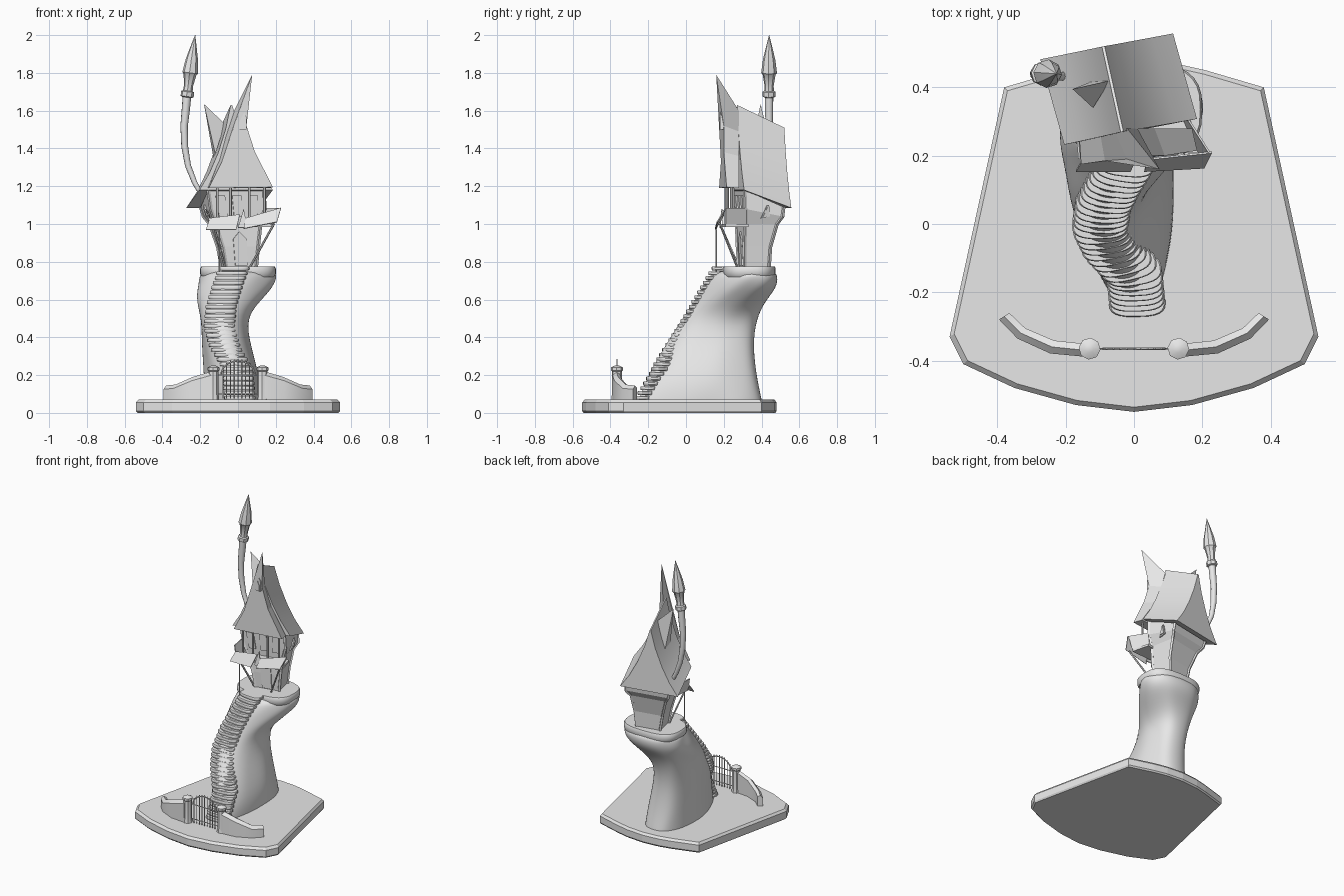
import bpy
import bmesh
import math
from mathutils import Vector

cube = bpy.data.objects.get("Cube")
if cube:
    bpy.data.objects.remove(cube, do_unlink=True)

stone_grey = bpy.data.materials.new("plain_grey")
stone_grey.use_nodes = True
GREY = (0.8, 0.8, 0.8, 1)
stone_grey.diffuse_color = GREY
for node in stone_grey.node_tree.nodes:
    if node.type == 'BSDF_PRINCIPLED':
        node.inputs["Base Color"].default_value = GREY


def finish(name, bm, smooth=None):
    """Turn a bmesh into a named object, optionally smooth shaded."""
    bmesh.ops.recalc_face_normals(bm, faces=bm.faces)
    mesh = bpy.data.meshes.new(name)
    bm.to_mesh(mesh)
    bm.free()
    mesh.materials.append(stone_grey)
    obj = bpy.data.objects.new(name, mesh)
    bpy.context.scene.collection.objects.link(obj)
    if smooth:
        bpy.ops.object.select_all(action='DESELECT')
        obj.select_set(True)
        bpy.context.view_layer.objects.active = obj
        bpy.ops.object.shade_smooth_by_angle(angle=math.radians(smooth))
    return obj


def loft(name, rings, smooth=None):
    """Skin a list of equal rings and cap both ends."""
    bm = bmesh.new()
    loops = [[bm.verts.new(p) for p in ring] for ring in rings]
    for low, high in zip(loops, loops[1:]):
        for i in range(len(low)):
            j = (i + 1) % len(low)
            bm.faces.new((low[i], low[j], high[j], high[i]))
    bm.faces.new(loops[0])
    bm.faces.new(loops[-1])
    return finish(name, bm, smooth)


def tube(name, path, radii, sides=8, smooth=None):
    """Round bar along a path with a radius at each point."""
    path = [Vector(p) for p in path]
    if not isinstance(radii, (list, tuple)):
        radii = [radii] * len(path)
    rings = []
    for i, (p, r) in enumerate(zip(path, radii)):
        along = path[min(i + 1, len(path) - 1)] - path[max(i - 1, 0)]
        u = along.cross(Vector((0.1, 1, 0.05))).normalized()
        v = along.cross(u).normalized()
        turns = [math.tau * k / sides for k in range(sides)]
        rings.append([p + r * (u * math.cos(t) + v * math.sin(t)) for t in turns])
    return loft(name, rings, smooth)


def panel(name, points):
    """Thin board."""
    bm = bmesh.new()
    bm.faces.new([bm.verts.new(p) for p in points])
    mod = finish(name, bm).modifiers.new("thickness", 'SOLIDIFY')
    mod.thickness = 0.006
    mod.offset = 0


def sample(table, z):
    """Interpolate a table whose first column is height."""
    for a, b in zip(table, table[1:]):
        if z <= b[0]:
            break
    f = (z - a[0]) / (b[0] - a[0])
    return [m + (n - m) * f for m, n in zip(a, b)][1:]


def oval(cx, cy, z, rx, ry, yaw=0, power=0.7, sides=24):
    ring = []
    for k in range(sides):
        t = math.tau * k / sides
        c, s = math.cos(t), math.sin(t)
        x = rx * math.copysign(abs(c) ** power, c)
        y = ry * math.copysign(abs(s) ** power, s)
        ring.append((cx + x * math.cos(yaw) - y * math.sin(yaw),
                     cy + x * math.sin(yaw) + y * math.cos(yaw), z))
    return ring


# Ground slab with chamfered rim
half = [(0, 0.48), (0.12, 0.47), (0.21, 0.45), (0.38, 0.4), (0.54, -0.33),
        (0.5, -0.41), (0.35, -0.48), (0.17, -0.53), (0, -0.55)]
outline = half + [(-x, y) for x, y in half[-2:0:-1]]
loft("ground_slab", [[(x * s, y * s, z) for x, y in outline]
                     for z, s in ((0, 0.985), (0.01, 1), (0.055, 1), (0.07, 0.975))])

# Rock spur: height, left, right, front, back
STAIR_X = [(0.07, 0.01), (0.23, 0), (0.35, -0.07), (0.45, -0.1),
           (0.56, -0.09), (0.66, -0.06), (0.77, -0.02)]
rock = [(0.01, -0.18, 0.12, -0.26, 0.41), (0.05, -0.18, 0.12, -0.26, 0.41),
        (0.17, -0.19, 0.12, -0.22, 0.38), (0.36, -0.19, 0.07, -0.11, 0.355),
        (0.5, -0.2, 0.045, -0.02, 0.375), (0.59, -0.22, 0.13, 0.04, 0.42),
        (0.66, -0.22, 0.2, 0.08, 0.48), (0.72, -0.21, 0.22, 0.12, 0.49),
        (0.76, -0.2, 0.2, 0.16, 0.47)]
rings = []
for z, left, right, front, back in rock:
    ring = []
    for k in range(24):
        t = math.tau * k / 24
        c, s = math.cos(t), math.sin(t)
        f = ((1 + c) / 2) ** 3
        middle = (left + right) / 2 * (1 - f) + sample(STAIR_X, max(z, 0.07))[0] * f
        width = (right - left) / 2 * (1 - f) + 0.1 * f
        bump = 1 + 0.03 * math.sin(3 * t + 20 * z) + 0.03 * math.sin(7 * t - 31 * z)
        ring.append((middle + width * bump * math.copysign(abs(s) ** 0.7, s),
                     (front + back) / 2 - (back - front) / 2 * c, z))
    rings.append(ring)
spur = loft("rock_spur", rings, 80)
spur.modifiers.new("round", 'SUBSURF').levels = 2

# Flat rim on the rock
loft("rock_rim", [oval(0, 0.335, z, 0.2 * s, 0.14 * s, sides=32)
                  for z, s in ((0.72, 0.95), (0.735, 1), (0.765, 1), (0.775, 0.97))], 40)

# Winding stair
STEPS = 28
for i in range(STEPS):
    f = i / (STEPS - 1)
    z, y = 0.08 + 0.685 * f, -0.23 + 0.41 * f
    x = sample(STAIR_X, z)[0]
    bend = sample(STAIR_X, min(z + 0.03, 0.77))[0] - sample(STAIR_X, max(z - 0.03, 0.07))[0]
    yaw = -0.3 * math.atan2(bend, 0.036)
    loft("stair_step", [oval(x, y, z + h, 0.083 * s, 0.042 * s, yaw)
                        for h, s in ((-0.01, 0.95), (-0.006, 1), (0.006, 1), (0.01, 0.95))], 40)

# Curved garden walls and gate pillars
for side, label in ((-1, "right"), (1, "left")):
    rings = []
    for x, y, top, nx, ny in ((0.38, -0.27, 0.145, 0.8, -0.5), (0.33, -0.32, 0.15, 0.6, -0.8),
                              (0.24, -0.36, 0.19, 0.3, -1), (0.14, -0.37, 0.22, 0, -1)):
        d = 0.019
        rings.append([(side * (x + nx * d * k), y + ny * d * k, z)
                      for k, z in ((-1, 0.07), (1, 0.07), (1, top - 0.02), (0, top), (-1, top - 0.01))])
    loft(label + "_garden_wall", rings, 40)
    profile = ((0.07, 0.031), (0.1, 0.027), (0.22, 0.027), (0.225, 0.032),
               (0.24, 0.032), (0.25, 0.012))
    tube(label + "_gate_pillar", [(side * 0.13, -0.365, z) for z, r in profile],
         [r for z, r in profile], 8, 40)

# Arched iron gate
GATE_Y = -0.365
for i in range(9):
    x = -0.08 + 0.02 * i
    top = 0.2 + 0.075 * math.sqrt(1 - (x / 0.09) ** 2)
    tube("gate_bar", [(x, GATE_Y, 0.075), (x, GATE_Y, top + 0.01)], 0.003, 6)
for z in (0.1, 0.2):
    tube("gate_rail", [(-0.11, GATE_Y, z), (0.11, GATE_Y, z)], 0.003, 6)
arch = [math.pi * k / 12 for k in range(13)]
tube("gate_arch", [(0.09 * math.cos(t), GATE_Y, 0.2 + 0.075 * math.sin(t)) for t in arch], 0.004, 6)

# House walls: height, centre x and y, half width, half depth
TURN = math.radians(11)
walls = [(0.77, 0.005, 0.36, 0.08, 0.065), (0.88, 0, 0.36, 0.095, 0.07),
         (1, -0.015, 0.375, 0.12, 0.085), (1.08, -0.02, 0.385, 0.145, 0.1),
         (1.18, -0.03, 0.385, 0.15, 0.105)]


def turned(cx, cy, z, dx, dy):
    c, s = math.cos(TURN), math.sin(TURN)
    return (cx + dx * c - dy * s, cy + dx * s + dy * c, z)


def corner(level, a, b):
    """Wall corner; the back corners sit lower, under the sloping eaves."""
    z, cx, cy, hx, hy = level
    return turned(cx, cy, z - (max(z - 1, 0) * 0.5 if b > 0 else 0), hx * a, hy * b)


CORNERS = ((-1, -1), (1, -1), (1, 1), (-1, 1))
loft("house_walls", [[corner(level, a, b) for a, b in CORNERS] for level in walls])
for a, b in CORNERS:
    tube("corner_post", [corner(level, a, b) for level in walls], 0.01, 4)


def wall_plate(name, side, shape, out=0.008):
    """Plate on a wall; shape is across (-1 to 1) and height."""
    rings = []
    for d in (out - 0.009, out):
        ring = []
        for u, z in shape:
            cx, cy, hx, hy = sample(walls, z)
            offset = (u * hx, -hy - d) if side == "front" else (side * (hx + d), u * hy)
            ring.append(turned(cx, cy, z, *offset))
        rings.append(ring)
    loft(name, rings)


wall_plate("front_door", "front", [(-0.4, 0.78), (0.4, 0.78), (0.35, 0.92), (0, 0.96), (-0.35, 0.92)])
for u in (-0.6, 0, 0.6):
    wall_plate("upper_window", "front", [(u - 0.17, 1.04), (u + 0.17, 1.04),
                                         (u + 0.17, 1.15), (u - 0.17, 1.15)])
for side in (-1, 1):
    wall_plate("side_window_frame", side, [(-0.1, 1.03), (0.4, 1.04), (0.25, 1.1), (0.15, 1.1)], 0.014)
    wall_plate("side_window_pane", side, [(0, 1.04), (0.3, 1.045), (0.22, 1.09), (0.17, 1.09)], 0.018)

# Main roof, swept down towards the back
curve = [(1, 1), (0.7, 0.8), (0.43, 0.56), (0.19, 0.28), (0.02, 0)]
rings = []
for eave_x, ridge_x, y, ridge, eave in ((-0.01, -0.035, 0.27, 1.63, 1.18),
                                        (-0.08, -0.09, 0.52, 1.51, 1.085)):
    shape = [(-w, d) for w, d in curve] + curve[::-1]
    rings.append([turned(ridge_x + (eave_x - ridge_x) * d, y, ridge + (eave - ridge) * d,
                         0.198 * w, 0) for w, d in shape])
loft("main_roof", rings, 20)

# Front gable rising to a bent spike
gable_front = [(-0.155, 0.175, 1.19), (-0.085, 0.185, 1.33), (-0.02, 0.19, 1.53), (0.075, 0.16, 1.79),
               (0.045, 0.2, 1.52), (0.09, 0.2, 1.38), (0.185, 0.215, 1.195)]
gable_back = [(-0.16, 0.25, 1.19), (-0.1, 0.27, 1.34), (-0.06, 0.28, 1.49), (-0.02, 0.28, 1.6),
              (0.01, 0.28, 1.49), (0.06, 0.28, 1.36), (0.17, 0.28, 1.19)]
loft("front_gable", [gable_front, gable_back])
arch_window = [(-1, 0), (1, 0), (1, 0.6), (0, 1), (-1, 0.6)]
for label, grow, front in (("frame", 1, 0.181), ("pane", 0.6, 0.177)):
    loft("gable_window_" + label, [[(0.025 + 0.02 * grow * u, y, 1.5 + 0.11 * grow * v)
                                    for u, v in arch_window] for y in (front, 0.2)])

# Pointed dormer on the right-hand slope
tip, ridge = (-0.18, 0.395, 1.635), (-0.07, 0.42, 1.53)
foot_front, foot_back = (-0.12, 0.34, 1.37), (-0.13, 0.415, 1.35)
bm = bmesh.new()
a, b, c, d = [bm.verts.new(p) for p in (tip, ridge, foot_front, foot_back)]
for face in ((a, b, c), (a, c, d), (a, d, b), (b, d, c)):
    bm.faces.new(face)
finish("dormer", bm)

# Balcony with flared boards, posts and struts
deck = [(-0.15, 0.19), (0.19, 0.21), (0.16, 0.33), (-0.14, 0.29)]
loft("balcony_deck", [[(x, y, z) for x, y in deck] for z in (0.985, 1)])
panel("balcony_front_right", [(-0.15, 0.19, 1.03), (0.01, 0.2, 1.05), (-0.01, 0.155, 0.97), (-0.17, 0.155, 0.97)])
panel("balcony_front_left", [(0.04, 0.19, 1.03), (0.228, 0.21, 1.085), (0.206, 0.165, 1.01), (0.03, 0.155, 0.975)])
panel("balcony_side_left", [(0.22, 0.21, 1.085), (0.15, 0.32, 1.085), (0.14, 0.32, 1), (0.19, 0.21, 1)])
panel("balcony_side_right", [(-0.16, 0.19, 1.07), (-0.17, 0.3, 1.08), (-0.14, 0.3, 1), (-0.15, 0.19, 1)])
panel("balcony_crest", [(0, 0.18, 0.98), (0.05, 0.18, 0.98), (0.03, 0.19, 1.08)])
for x, y in ((-0.11, 0.21), (-0.04, 0.22), (0.06, 0.24), (0.14, 0.25)):
    tube("roof_post", [(x, y, 0.99), (x, y, 1.21)], 0.007, 6)
tube("left_strut", [(0.19, 0.18, 1), (0.065, 0.27, 0.775)], 0.006, 6)
tube("right_strut", [(-0.13, 0.18, 1), (-0.07, 0.28, 0.775)], 0.006, 6)
tube("balcony_pole", [(-0.1, 0.16, 0.98), (-0.1, 0.16, 0.74)], 0.004, 6)

# Bent chimney pipe with collar and pointed cowl
tube("chimney_pipe", [(-0.19, 0.43, 1.15), (-0.23, 0.435, 1.22), (-0.265, 0.44, 1.31), (-0.282, 0.44, 1.41),
                      (-0.285, 0.44, 1.52), (-0.275, 0.44, 1.62), (-0.27, 0.44, 1.68)],
     [0.012, 0.014, 0.016, 0.018, 0.02, 0.022, 0.023], 10, 40)
cowl = [(1.67, 0.025), (1.675, 0.035), (1.7, 0.035), (1.705, 0.026), (1.73, 0.024), (1.79, 0.034),
        (1.8, 0.042), (1.87, 0.033), (1.94, 0.016), (2, 0.001)]
tube("chimney_cowl", [(-0.27 + 0.13 * (z - 1.67), 0.44, z) for z, r in cowl], [r for z, r in cowl], 8, 30)
